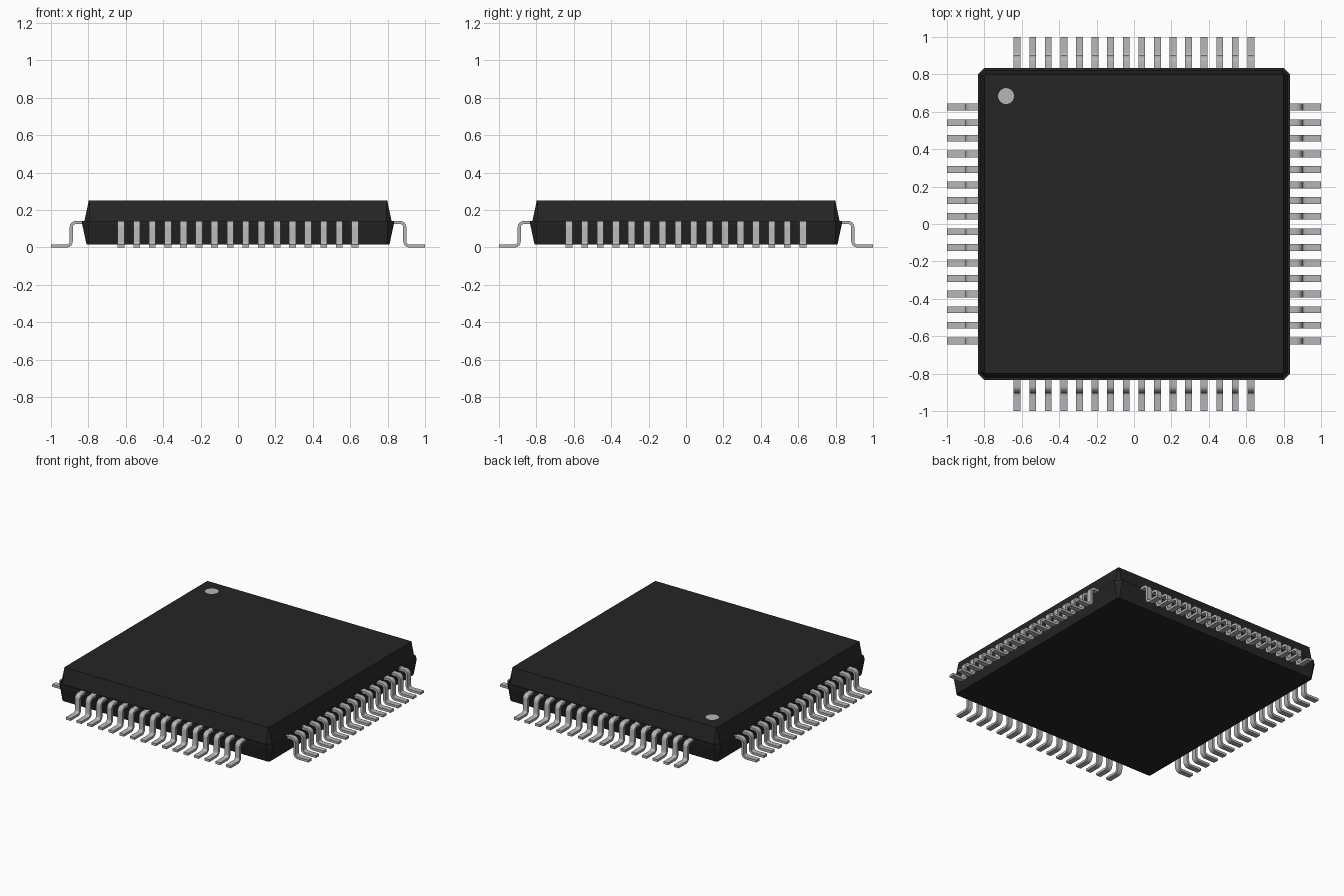
import bpy, bmesh, math
from mathutils import Matrix

if "Cube" in bpy.data.objects:
    bpy.data.objects.remove(bpy.data.objects["Cube"])

MM = 1 / 6            # the package is 12 mm across its lead tips
PINS, PITCH = 16, 0.5 * MM
WIDTH, THICK = 0.22 * MM, 0.1 * MM


def material(name, rgb):
    m = bpy.data.materials.new(name)
    m.diffuse_color = (*rgb, 1)
    m.use_nodes = True
    m.node_tree.nodes["Principled BSDF"].inputs["Base Color"].default_value = m.diffuse_color
    return m


black = material("black_resin", (0.0185, 0.0185, 0.0185))
silver = material("silver_metal", (0.47, 0.47, 0.48))


def finish(name, bm, mat, smooth=False):
    bmesh.ops.recalc_face_normals(bm, faces=bm.faces)
    me = bpy.data.meshes.new(name)
    bm.to_mesh(me)
    bm.free()
    me.materials.append(mat)
    ob = bpy.data.objects.new(name, me)
    bpy.context.collection.objects.link(ob)
    if smooth:
        bpy.context.view_layer.objects.active = ob
        ob.select_set(True)
        bpy.ops.object.shade_smooth_by_angle(angle=math.radians(30))
        ob.select_set(False)
    return ob


# Body: stacked chamfered squares (half size, corner chamfer, height)
bm = bmesh.new()
rings = []
for h, c, z in [(0.810, 0.010, 0.0167), (0.8333, 0.033, 0.125),
                (0.8333, 0.033, 0.1417), (0.821, 0.026, 0.1417),
                (0.798, 0.004, 0.25)]:
    ring = []
    for k in range(4):
        turn = Matrix.Rotation(k * math.pi / 2, 3, 'Z')
        for x, y in [(h, h - c), (h - c, h)]:
            p = turn.col[0] * x + turn.col[1] * y
            ring.append(bm.verts.new((p.x, p.y, z)))
    rings.append(ring)
for a, b in zip(rings, rings[1:]):
    for i in range(8):
        j = (i + 1) % 8
        bm.faces.new((a[i], a[j], b[j], b[i]))
bm.faces.new(rings[0][::-1])
bm.faces.new(rings[-1])
finish("body", bm, black)


# Gull-wing lead outline: two opposite bends joined by straight runs
def arc(cx, cz, r, a0, a1, n=6):
    for i in range(n + 1):
        a = math.radians(a0 + (a1 - a0) * i / n)
        yield cx + r * math.cos(a), cz + r * math.sin(a)


ri, ro = THICK, 2 * THICK
top, inner, outer = 0.1417, 0.9 - THICK, 0.9
upper = ([(0.78, top)] + list(arc(outer - ro, top - ro, ro, 90, 0))
         + list(arc(outer + ri, THICK + ri, ri, 180, 270)) + [(1.0, THICK)])
lower = ([(0.78, top - THICK)] + list(arc(inner - ri, top - ro, ri, 90, 0))
         + list(arc(inner + ro, ro, ro, 180, 270)) + [(1.0, 0)])


def add_lead(bm, y):
    rows = [[bm.verts.new((x, y + s * WIDTH / 2, z)) for x, z in line]
            for line, s in ((upper, -1), (upper, 1), (lower, 1), (lower, -1))]
    for r in range(4):
        a, b = rows[r], rows[(r + 1) % 4]
        for i in range(len(a) - 1):
            bm.faces.new((a[i], a[i + 1], b[i + 1], b[i]))
    for i in (0, -1):
        bm.faces.new([row[i] for row in rows])


# Four rows of leads
for k, side in enumerate(("right", "back", "left", "front")):
    bm = bmesh.new()
    for i in range(PINS):
        add_lead(bm, (i - (PINS - 1) / 2) * PITCH)
    bm.transform(Matrix.Rotation(k * math.pi / 2, 4, 'Z'))
    finish(side + "_leads", bm, silver, True)

# First-pin marker dot
bm = bmesh.new()
bmesh.ops.create_cone(bm, cap_ends=True, segments=32, radius1=0.0425, radius2=0.0425,
                      depth=0.003, matrix=Matrix.Translation((-0.684, 0.684, 0.2495)))
finish("pin_one_marker", bm, silver)
